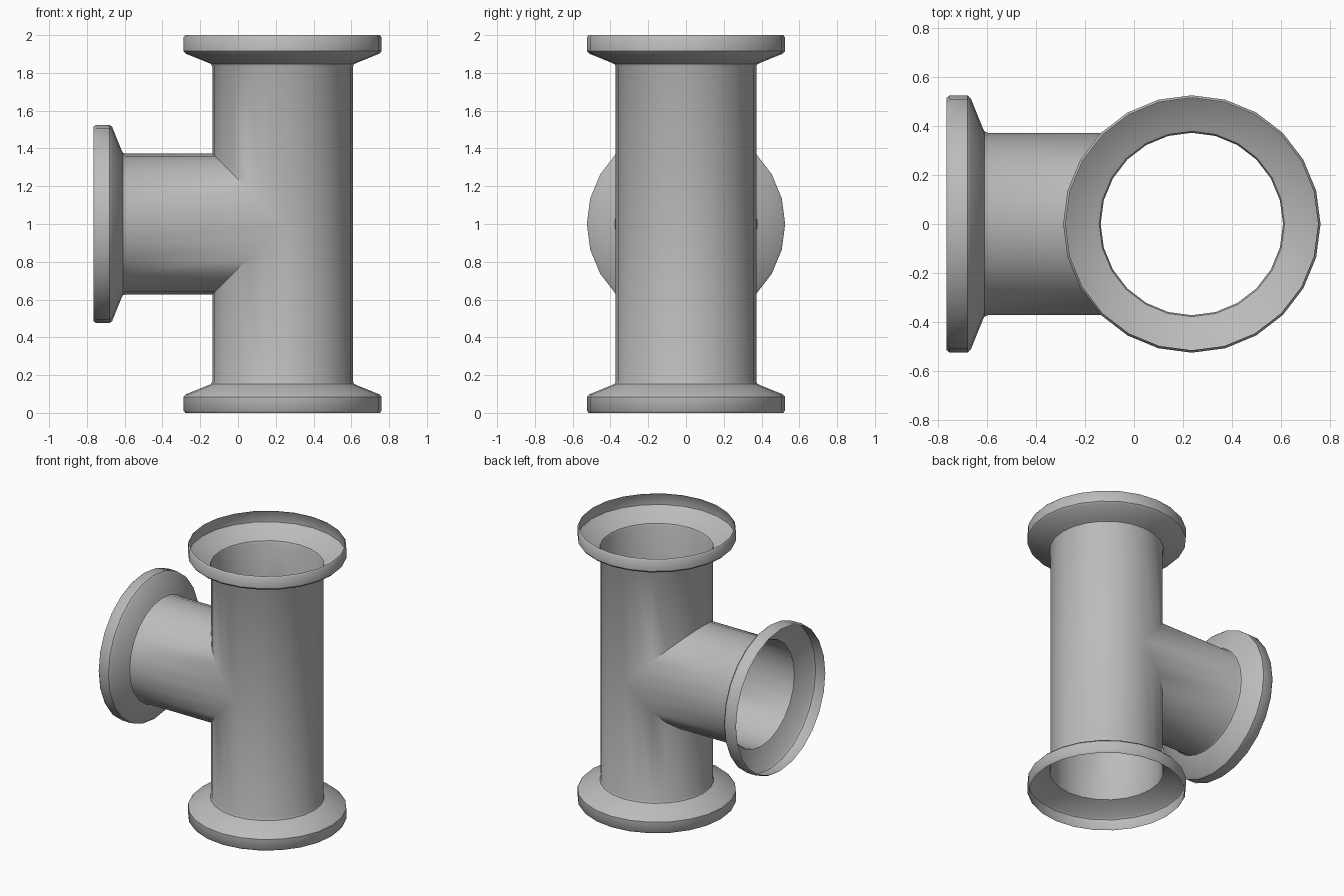
import bpy, bmesh, math
from mathutils import Vector

cube = bpy.data.objects.get("Cube")
if cube:
    bpy.data.objects.remove(cube, do_unlink=True)

SIDES = 24
RADIUS = 0.372
CENTRE = Vector((0.236, 0, 1))
# Flared end of each arm: (radius, distance from the centre)
FLANGE = [(0.515, 1.0), (0.525, 0.988), (0.525, 0.915), (0.513, 0.902),
          (0.392, 0.853), (0.378, 0.846), (RADIUS, 0.832)]

steel = bpy.data.materials.new("grey steel")
steel.use_nodes = True
colour = (0.5, 0.5, 0.5, 1)
steel.diffuse_color = colour
steel.node_tree.nodes["Principled BSDF"].inputs["Base Color"].default_value = colour


def add_arm(bm, axis, side, joint):
    """Lathe one open, thin arm; joint gives where each column meets the others."""
    d, u = Vector(axis), Vector(side)
    v = d.cross(u)
    rings = []
    for r, t in FLANGE + [(RADIUS, None)]:
        ring = []
        for k in range(SIDES):
            a = math.tau * k / SIDES
            across = r * math.cos(a)
            along = joint(across) if t is None else t
            ring.append(bm.verts.new(CENTRE + u * across + v * r * math.sin(a) + d * along))
        rings.append(ring)
    for upper, lower in zip(rings, rings[1:]):
        for k in range(SIDES):
            n = (k + 1) % SIDES
            bm.faces.new((upper[k], lower[k], lower[n], upper[n]))


bm = bmesh.new()
# Upright run, opened on the branch side
for z in (1, -1):
    add_arm(bm, (0, 0, z), (-1, 0, 0), lambda c: max(0, c))
# Side branch, mitred to fit the opening
add_arm(bm, (-1, 0, 0), (0, 0, 1), abs)
bmesh.ops.remove_doubles(bm, verts=bm.verts[:], dist=0.0005)

mesh = bpy.data.meshes.new("pipe_tee")
bm.to_mesh(mesh)
bm.free()
mesh.materials.append(steel)
tee = bpy.data.objects.new("pipe_tee", mesh)
bpy.context.collection.objects.link(tee)

bpy.ops.object.select_all(action='DESELECT')
tee.select_set(True)
bpy.context.view_layer.objects.active = tee
bpy.ops.object.shade_smooth_by_angle(angle=math.radians(40))
